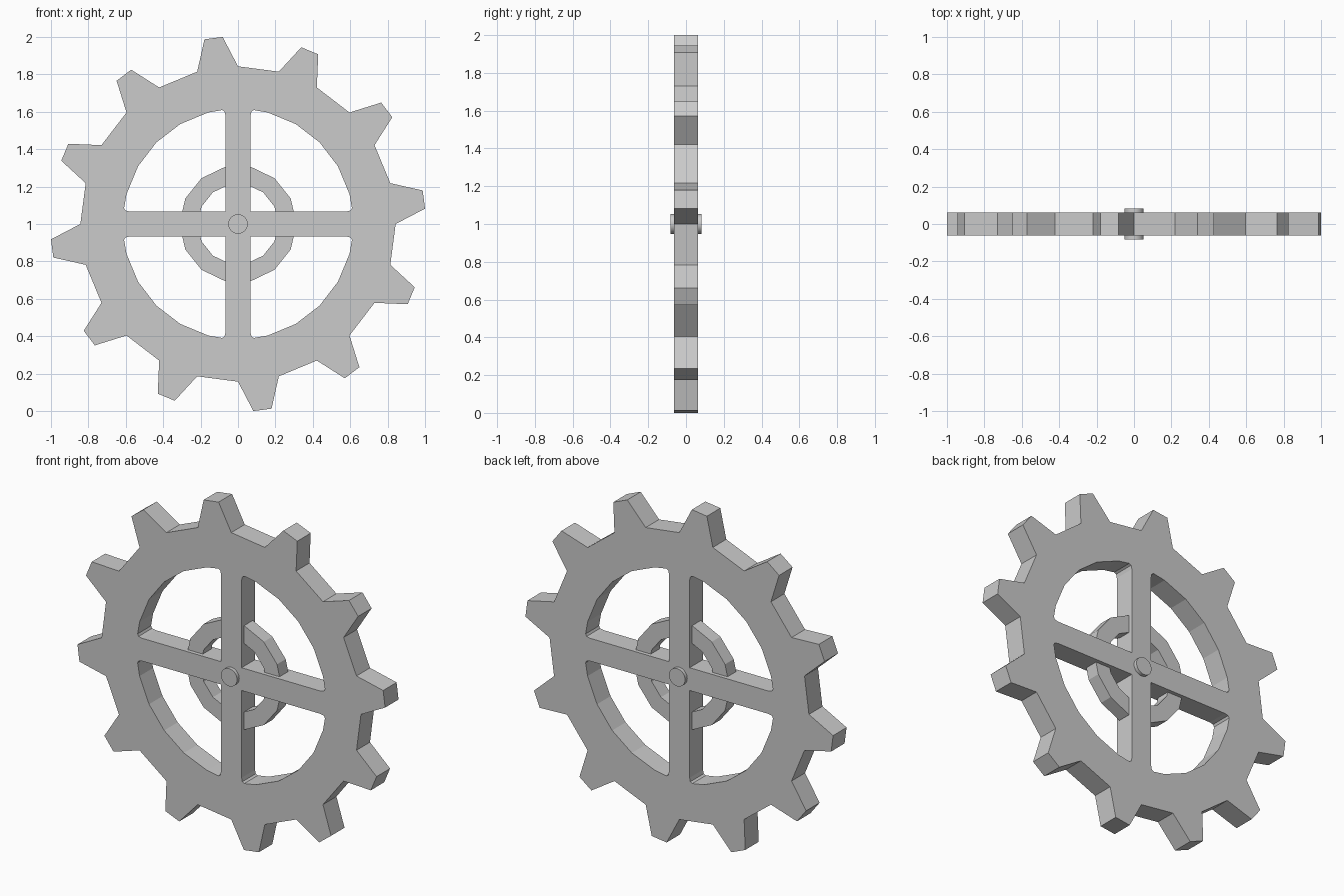
import bpy
from math import radians, sin, cos, pi

if "Cube" in bpy.data.objects:
    bpy.data.objects.remove(bpy.data.objects["Cube"])


def polar(r, deg):
    return (r * cos(radians(deg)), r * sin(radians(deg)))


def plate(name, loops, half_depth):
    """Flat extruded plate in the XZ plane, centred at z = 1; inner loops become holes."""
    cu = bpy.data.curves.new(name, 'CURVE')
    cu.dimensions = '2D'
    cu.fill_mode = 'BOTH'
    cu.extrude = half_depth
    for pts in loops:
        sp = cu.splines.new('POLY')
        sp.points.add(len(pts) - 1)
        for p, (x, y) in zip(sp.points, pts):
            p.co = (x, y, 0, 1)
        sp.use_cyclic_u = True
    ob = bpy.data.objects.new(name, cu)
    bpy.context.collection.objects.link(ob)
    ob.location = (0, 0, 1)
    ob.rotation_euler = (pi / 2, 0, 0)
    bpy.ops.object.select_all(action='DESELECT')
    ob.select_set(True)
    bpy.context.view_layer.objects.active = ob
    bpy.ops.object.convert(target='MESH')
    bpy.ops.object.shade_flat()
    return bpy.context.object


# Toothed outline: 12 teeth, each with two root and two tip points
outline = []
for i in range(12):
    a = 30 * i
    outline += [polar(0.843, a), polar(1.0035, a + 4.7),
                polar(1.0035, a + 10.3), polar(0.843, a + 15)]

# Quarter window between spokes, with small flares where spokes meet the rim
S = 0.067
side = [(S, 0.58), (0.072, 0.602), (0.085, 0.609)]
window = [(S, S)] + side + [polar(0.617, a) for a in (75, 60, 45, 30, 15)]
window += [(y, x) for x, y in reversed(side)]


def quarter_turn(pts, n):
    for _ in range(n):
        pts = [(-y, x) for x, y in pts]
    return pts


# Gear plate: rim, teeth and four spokes in one piece
plate("gear_wheel", [outline] + [quarter_turn(window, n) for n in range(4)], 0.0625)

# Thinner 14-sided ring set between the spokes
plate("inner_ring", [[polar(r, 360 * i / 14) for i in range(14)] for r in (0.313, 0.216)], 0.04)

# Axle pin through the centre
bpy.ops.mesh.primitive_cylinder_add(vertices=32, radius=0.052, depth=0.166,
                                    location=(0, 0, 1), rotation=(pi / 2, 0, 0))
bpy.context.object.name = "axle_pin"
bpy.ops.object.shade_smooth_by_angle(angle=radians(30))
